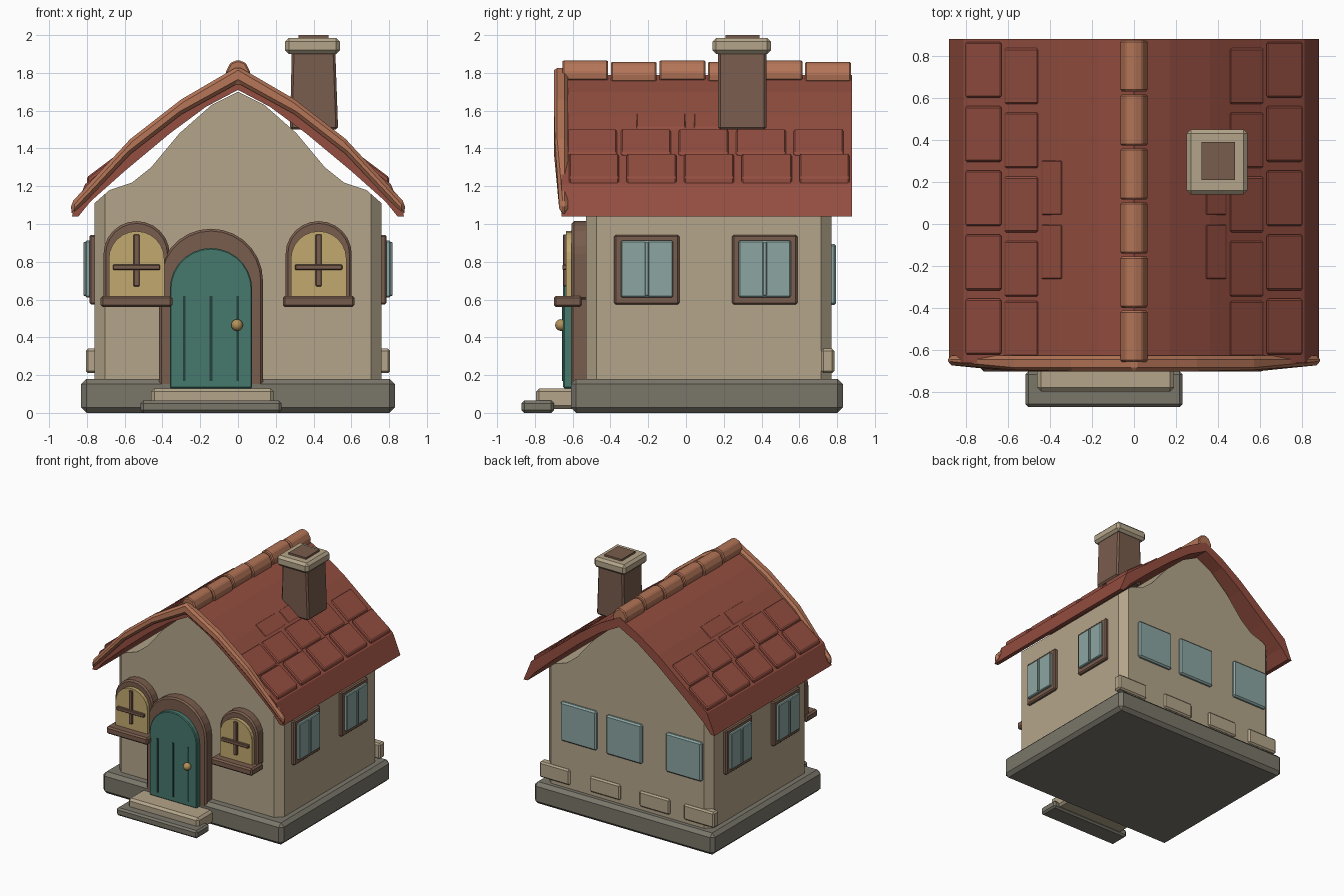
import bpy, bmesh, math

cube = bpy.data.objects.get("Cube")
if cube:
    bpy.data.objects.remove(cube, do_unlink=True)


def material(name, rgb):
    """Flat material from 0-255 display values, stored as linear."""
    lin = [((c / 255 + 0.055) / 1.055) ** 2.4 for c in rgb] + [1]
    m = bpy.data.materials.new(name)
    m.use_nodes = True
    m.diffuse_color = lin
    bsdf = m.node_tree.nodes["Principled BSDF"]
    bsdf.inputs["Base Color"].default_value = lin
    bsdf.inputs["Roughness"].default_value = 0.8
    return m


ROOF = material("roof red", (148, 78, 64))
CLAY = material("light terracotta", (178, 115, 86))
WALL = material("sandy plaster", (180, 165, 138))
TEAL = material("door teal", (70, 120, 108))
DARK = material("dark teal", (36, 66, 60))
WOOD = material("brown wood", (121, 93, 77))
GLOW = material("warm glass", (194, 169, 112))
GLASS = material("blue glass", (140, 166, 162))
STONE = material("grey stone", (122, 118, 106))
BRASS = material("brass", (180, 145, 90))


def prism(name, pts, y0, y1, mat, bevel=0.0, edge_rule=None):
    """Extrude an x-z outline from y0 to y1, with chamfered edges."""
    bm = bmesh.new()
    face = bm.faces.new([bm.verts.new((x, y0, z)) for x, z in pts])
    ext = bmesh.ops.extrude_face_region(bm, geom=[face])
    new = [v for v in ext["geom"] if isinstance(v, bmesh.types.BMVert)]
    bmesh.ops.translate(bm, verts=new, vec=(0, y1 - y0, 0))
    bmesh.ops.recalc_face_normals(bm, faces=bm.faces[:])
    if edge_rule:
        bmesh.ops.bevel(bm, geom=[e for e in bm.edges if edge_rule(e)], offset=bevel,
                        segments=1, affect='EDGES', clamp_overlap=True)
    me = bpy.data.meshes.new(name)
    bm.to_mesh(me)
    bm.free()
    me.materials.append(mat)
    ob = bpy.data.objects.new(name, me)
    bpy.context.collection.objects.link(ob)
    if bevel and not edge_rule:
        mod = ob.modifiers.new("chamfer", 'BEVEL')
        mod.width, mod.segments = bevel, 1
        mod.limit_method, mod.angle_limit = 'ANGLE', math.radians(35)
    return ob


def box(name, x, y, z, mat, bevel=0.0):
    pts = [(x[0], z[0]), (x[1], z[0]), (x[1], z[1]), (x[0], z[1])]
    return prism(name, pts, y[0], y[1], mat, bevel)


def arch(name, cx, half, z0, spring, y, mat, bevel=0.0, n=12):
    pts = [(cx - half, z0), (cx + half, z0)]
    for i in range(n + 1):
        a = math.pi * i / n
        pts.append((cx + half * math.cos(a), spring + half * math.sin(a)))
    return prism(name, pts, y[0], y[1], mat, bevel)


def mirrored(right):
    """Right half of an outline (centre first) to a full left-to-right run."""
    return [(-x, z) for x, z in reversed(right[1:])] + right


# Plinth and steps
box("plinth", (-0.83, 0.83), (-0.61, 0.83), (0, 0.18), STONE, 0.028)
box("lower_step", (-0.515, 0.23), (-0.87, -0.7), (0, 0.065), STONE, 0.014)
box("upper_step", (-0.46, 0.19), (-0.795, -0.58), (0.02, 0.13), WALL, 0.018)

# House body with gables and chamfered corners
gable = [(0, 1.7), (0.14, 1.63), (0.31, 1.48), (0.46, 1.3), (0.56, 1.22), (0.68, 1.18), (0.76, 1.11)]
prism("house_body", mirrored(gable) + [(0.76, 0.15), (-0.76, 0.15)], -0.53, 0.77, WALL, 0.055,
      lambda e: all(abs(v.co.x) > 0.75 for v in e.verts)
      and abs(e.verts[0].co.z - e.verts[1].co.z) > 0.5)

# Roof shell
top = [(0, 1.79), (0.17, 1.7), (0.36, 1.57), (0.6, 1.375), (0.81, 1.21), (0.88, 1.04)]
under = [(0, 1.71), (0.17, 1.62), (0.36, 1.48), (0.6, 1.28), (0.78, 1.12), (0.845, 1.04)]
prism("roof", mirrored(top) + mirrored(under)[::-1], -0.66, 0.88, ROOF)


def roof_z(x):
    for (xa, za), (xb, zb) in zip(top, top[1:]):
        if xa <= x <= xb:
            return za + (zb - za) * (x - xa) / (xb - xa)


# Raised roof tiles: inner x, outer x, lift, shift along y, columns used
rows = [(0.63, 0.8, 0.03, 0, range(5)),
        (0.455, 0.615, 0.015, -0.03, range(5)),
        (0.34, 0.44, 0.007, 0.05, (1, 2))]
for side, label in ((1, "left"), (-1, "right")):
    for r, (xa, xb, lift, shift, columns) in enumerate(rows):
        za, zb = roof_z(xa), roof_z(xb)
        outline = [(side * xa, za - 0.03), (side * xb, zb - 0.03),
                   (side * xb, zb + lift), (side * xa, za + lift * 0.8)]
        for c in columns:
            y = max(-0.62 + 0.305 * c + shift, -0.63)
            prism(f"roof_tile_{label}_{r}_{c}", outline, y, y + 0.265, ROOF, 0.008)

# Front roof trim, bowed slightly backwards at the eaves
trim_top = [(0, 1.835), (0.3, 1.66), (0.57, 1.45), (0.885, 1.11)]
trim_low = [(0, 1.745), (0.3, 1.58), (0.57, 1.37), (0.88, 1.04)]
trim = prism("front_roof_trim", mirrored(trim_top) + mirrored(trim_low)[::-1],
             -0.7, -0.625, CLAY, 0.018)
for v in trim.data.vertices:
    if v.co.y < -0.65 and abs(v.co.x) > 0.6:
        v.co.y += 0.03

# Ridge caps
cap = [(0, 1.865), (0.04, 1.85), (0.066, 1.8), (0.06, 1.755)]
for i in range(6):
    y = -0.655 + 0.257 * i
    ridge = prism(f"ridge_cap_{i}", mirrored(cap), y, y + 0.243, CLAY, 0.008)
    ridge.location.z = 0.004 * (-1) ** i

# Chimney
prism("chimney_stack", [(0.275, 1.5), (0.53, 1.5), (0.515, 1.92), (0.285, 1.92)],
      0.17, 0.425, WOOD, 0.012)
box("chimney_cap", (0.25, 0.54), (0.14, 0.45), (1.9, 1.985), WALL, 0.02)
box("chimney_flue", (0.32, 0.48), (0.21, 0.39), (1.95, 2.0), WOOD)

# Door
DOOR_X = -0.143
arch("door_frame", DOOR_X, 0.275, 0.13, 0.7, (-0.61, -0.5), WOOD, 0.012, 14)
arch("door", DOOR_X, 0.218, 0.13, 0.655, (-0.65, -0.58), TEAL, 0.006, 14)
for i in (-1, 0, 1):
    x = DOOR_X + 0.142 * i
    box(f"door_groove_{i + 2}", (x - 0.007, x + 0.007), (-0.656, -0.648), (0.17, 0.62), DARK)
bpy.ops.mesh.primitive_uv_sphere_add(segments=12, ring_count=8, radius=0.031,
                                     location=(-0.005, -0.662, 0.465))
knob = bpy.context.object
knob.name = "door_knob"
knob.data.materials.append(BRASS)
bpy.ops.object.shade_smooth_by_angle()

# Arched front windows
for label, cx in (("left", 0.427), ("right", -0.537)):
    arch(f"front_window_frame_{label}", cx, 0.175, 0.6, 0.84, (-0.605, -0.5), WOOD, 0.012)
    arch(f"front_window_pane_{label}", cx, 0.147, 0.61, 0.815, (-0.635, -0.58), GLOW)
    box(f"front_window_upright_{label}", (cx - 0.016, cx + 0.016), (-0.65, -0.62), (0.67, 0.945), WOOD, 0.004)
    box(f"front_window_crossbar_{label}", (cx - 0.125, cx + 0.125), (-0.655, -0.62), (0.757, 0.785), WOOD, 0.004)
    box(f"front_window_sill_{label}", (cx - 0.19, cx + 0.19), (-0.7, -0.55), (0.56, 0.62), WOOD, 0.012)

# Framed side windows on both walls
for side, label in ((1, "left"), (-1, "right")):
    def span(a, b):
        return tuple(sorted((side * a, side * b)))
    for i, cy in enumerate((-0.207, 0.417)):
        tag = f"{label}_{i}"
        box(f"side_window_frame_{tag}", span(0.74, 0.787), (cy - 0.173, cy + 0.173), (0.573, 0.943), WOOD, 0.01)
        box(f"side_window_pane_{tag}", span(0.75, 0.808), (cy - 0.138, cy + 0.138), (0.612, 0.912), GLASS, 0.006)
        box(f"side_window_bar_{tag}", span(0.8, 0.818), (cy - 0.011, cy + 0.011), (0.62, 0.905), GLASS, 0.004)

# Back windows and foundation stones
for i, cx in enumerate((0.44, 0.02, -0.53)):
    box(f"back_window_{i}", (cx - 0.165, cx + 0.165), (0.74, 0.795), (0.57, 0.895), GLASS, 0.012)
for i, cx in enumerate((0.665, 0.2, -0.255, -0.665)):
    box(f"back_stone_{i}", (cx - 0.14, cx + 0.14), (0.715, 0.785), (0.21, 0.34), WALL, 0.012)
